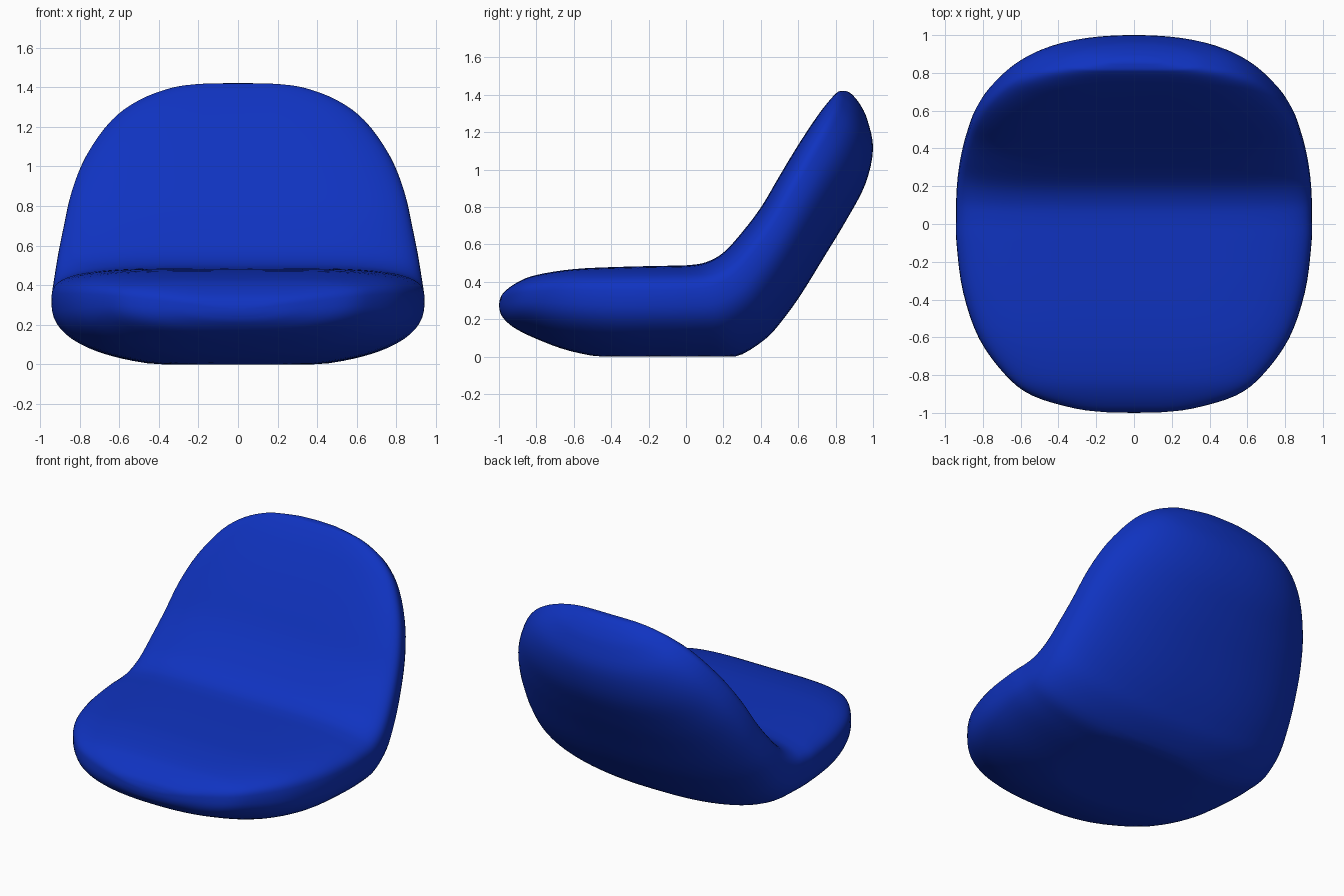
import bpy, bmesh, math

if "Cube" in bpy.data.objects:
    bpy.data.objects.remove(bpy.data.objects["Cube"])

# Side-view stations: upper surface (y, z), lower surface (y, z), half width
STATIONS = [
    (-0.997, .30, -0.997, .25, .14),
    (-0.975, .345, -0.98, .21, .31),
    (-0.90, .402, -0.92, .155, .54),
    (-0.80, .442, -0.80, .095, .68),
    (-0.60, .475, -0.62, .03, .82),
    (-0.35, .488, -0.38, -.012, .905),
    (-0.10, .494, -0.10, -.02, .94),
    (0.02, .498, 0.10, -.02, .942),
    (0.11, .515, 0.26, -.005, .94),
    (0.20, .567, 0.42, .09, .93),
    (0.30, .677, 0.52, .20, .912),
    (0.40, .81, 0.62, .34, .885),
    (0.50, .98, 0.74, .535, .845),
    (0.60, 1.145, 0.855, .725, .775),
    (0.70, 1.295, 0.958, .92, .66),
    (0.76, 1.37, 1.0, 1.11, .53),
    (0.80, 1.41, 0.97, 1.265, .38),
    (0.82, 1.42, 0.93, 1.35, .26),
    (0.85, 1.421, 0.89, 1.40, .13),
]
SEGS, STEPS, RIM = 72, 4, 0.35


def catmull(a, b, c, d, t):
    return tuple(0.5 * (2*q + (r-p)*t + (2*p-5*q+4*r-s)*t*t + (3*q-p-3*r+s)*t**3)
                 for p, q, r, s in zip(a, b, c, d))


def smooth_stations(st):
    out = []
    for i in range(len(st) - 1):
        p, n = st[max(i-1, 0)], st[min(i+2, len(st)-1)]
        out += [catmull(p, st[i], st[i+1], n, k/STEPS) for k in range(STEPS)]
    return out + [st[-1]]


def ring(bm, uy, uz, ly, lz, w):
    # Cushion section: full, slightly dished upper side and rounder lower side
    ry, rz = uy + RIM*(ly-uy), uz + RIM*(lz-uz)
    back = min(max((uy - 0.1)/0.5, 0), 1)
    verts = []
    for k in range(SEGS):
        a = 2*math.pi*k/SEGS
        c, s = math.cos(a), math.sin(a)
        n = 3.5 if s >= 0 else 2.4 - 0.25*back
        x = math.copysign(abs(c)**(2/n), c)
        v = abs(s)**(2/n)
        if s >= 0:
            v -= 0.05*(1-abs(x)**2)**2 * v
            y, z = ry + v*(uy-ry), rz + v*(uz-rz)
        else:
            y, z = ry + v*(ly-ry), rz + v*(lz-rz)
        verts.append(bm.verts.new((w*x, y, max(z, 0.0))))
    return verts


# Seat shell lofted from front lip to top of the backrest
bm = bmesh.new()
rings = [ring(bm, *s) for s in smooth_stations(STATIONS)]
for a, b in zip(rings, rings[1:]):
    for k in range(SEGS):
        j = (k+1) % SEGS
        bm.faces.new((a[k], a[j], b[j], b[k]))
for r, co in ((rings[0], (0, -1.0, .275)), (rings[-1], (0, .87, 1.415))):
    tip = bm.verts.new(co)
    for k in range(SEGS):
        bm.faces.new((r[k], r[(k+1) % SEGS], tip))
bmesh.ops.recalc_face_normals(bm, faces=bm.faces)
for f in bm.faces:
    f.smooth = True
mesh = bpy.data.meshes.new("seat_shell")
bm.to_mesh(mesh)
bm.free()
seat = bpy.data.objects.new("seat_shell", mesh)
bpy.context.collection.objects.link(seat)

# Blue upholstery
mat = bpy.data.materials.new("blue_upholstery")
mat.diffuse_color = (0.005, 0.033, 0.53, 1)
mat.use_nodes = True
mat.node_tree.nodes["Principled BSDF"].inputs["Base Color"].default_value = mat.diffuse_color
mesh.materials.append(mat)
